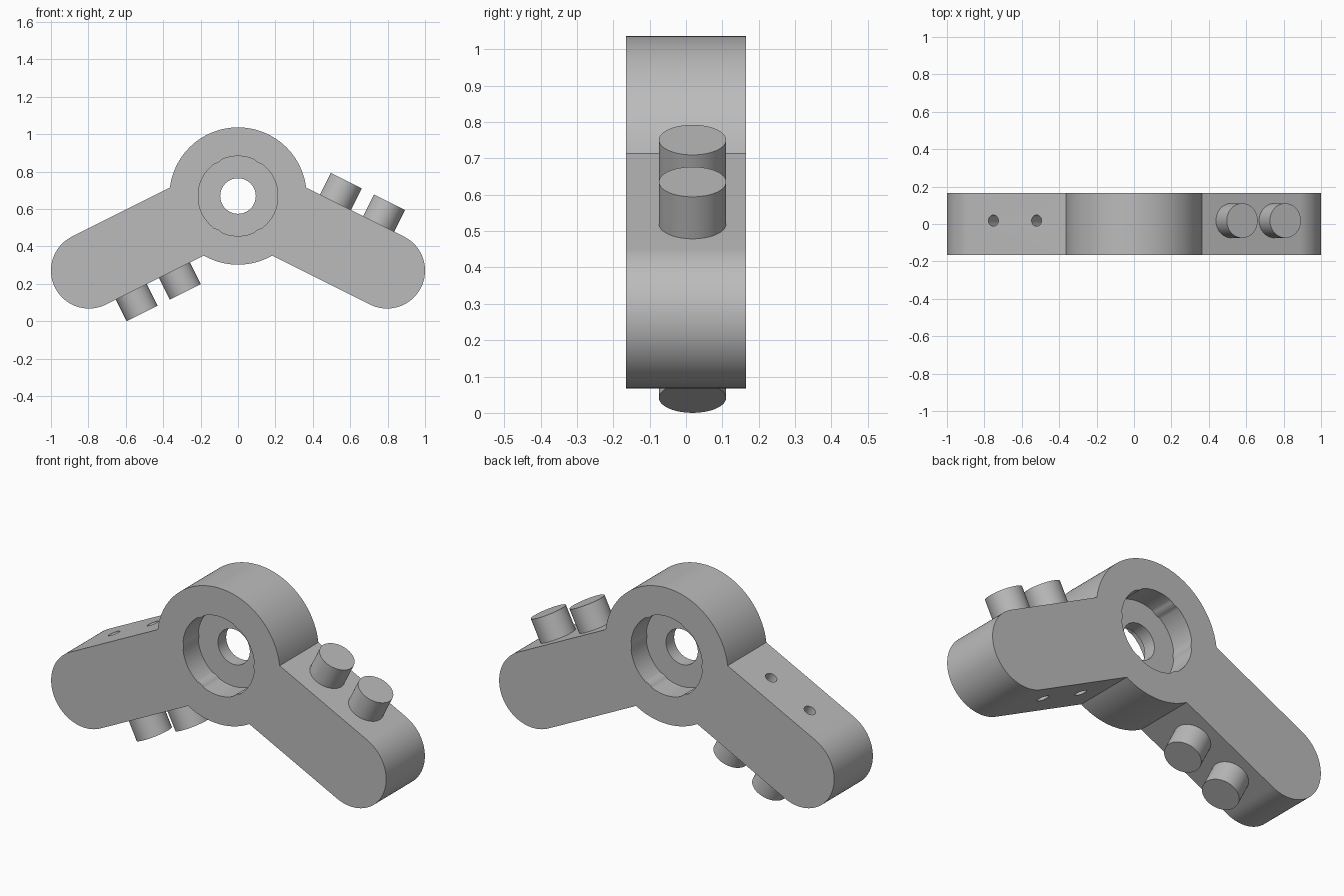
import bpy
import bmesh
from math import sin, cos, pi, radians, degrees, atan2, asin, hypot
from mathutils import Vector, Matrix

cube = bpy.data.objects.get("Cube")
if cube:
    bpy.data.objects.remove(cube)

HUB = Vector((0, 0, 0.669))
HUB_R, CAP_R, DEPTH = 0.367, 0.203, 0.33
ARM_DROP = atan2(1, 2)
ARM_LEN = 0.797 / cos(ARM_DROP)
PEG_SPOTS = (0.481, 0.739)
PEG_Y = 0.018

grey = bpy.data.materials.new("light grey")
grey.use_nodes = True
colour = (0.5, 0.5, 0.5, 1)
grey.diffuse_color = colour
grey.node_tree.nodes["Principled BSDF"].inputs["Base Color"].default_value = colour


def arc(centre, radius, start, end, steps):
    """Points on an arc in the front plane, angles in radians."""
    return [(centre[0] + radius * cos(start + (end - start) * i / steps),
             centre[1] + radius * sin(start + (end - start) * i / steps))
            for i in range(steps + 1)]


def prism(name, outline, y0, y1):
    """Extrude an outline of the front plane from y0 to y1."""
    bm = bmesh.new()
    face = bm.faces.new([bm.verts.new((x, y0, z)) for x, z in outline])
    out = bmesh.ops.extrude_face_region(bm, geom=[face])
    moved = [v for v in out["geom"] if isinstance(v, bmesh.types.BMVert)]
    bmesh.ops.translate(bm, verts=moved, vec=(0, y1 - y0, 0))
    return finish(name, bm)


def cylinder(name, radius, start, end, segments=64):
    bm = bmesh.new()
    axis = end - start
    turn = axis.to_track_quat('Z', 'Y').to_matrix().to_4x4()
    bmesh.ops.create_cone(bm, cap_ends=True, segments=segments, radius1=radius,
                          radius2=radius, depth=axis.length,
                          matrix=Matrix.Translation((start + end) / 2) @ turn)
    return finish(name, bm)


def finish(name, bm):
    bmesh.ops.recalc_face_normals(bm, faces=bm.faces)
    mesh = bpy.data.meshes.new(name)
    bm.to_mesh(mesh)
    bm.free()
    mesh.materials.append(grey)
    obj = bpy.data.objects.new(name, mesh)
    bpy.context.collection.objects.link(obj)
    return obj


def activate(obj):
    bpy.ops.object.select_all(action='DESELECT')
    obj.select_set(True)
    bpy.context.view_layer.objects.active = obj


def carve(body, cutter):
    cutter.hide_render = True
    mod = body.modifiers.new("cut", 'BOOLEAN')
    mod.operation, mod.solver, mod.object = 'DIFFERENCE', 'EXACT', cutter
    activate(body)
    bpy.ops.object.modifier_apply(modifier=mod.name)
    bpy.data.objects.remove(cutter)


def on_arm(side, along, up):
    """Point on an arm, measured along it and square to it."""
    x = side * (along * cos(ARM_DROP) + up * sin(ARM_DROP))
    z = up * cos(ARM_DROP) - along * sin(ARM_DROP)
    return HUB + Vector((x, PEG_Y, z))


# Body: round hub with two drooping, round-ended arms
joint = asin(CAP_R / HUB_R)
top = joint - ARM_DROP
low = joint + ARM_DROP
cap_x, cap_z = ARM_LEN * cos(ARM_DROP), HUB.z - ARM_LEN * sin(ARM_DROP)
hub = (0, HUB.z)
outline = (arc(hub, HUB_R, top, pi - top, 64)
           + arc((-cap_x, cap_z), CAP_R, pi / 2 + ARM_DROP, 1.5 * pi + ARM_DROP, 48)
           + arc(hub, HUB_R, pi + low, 2 * pi - low, 24)
           + arc((cap_x, cap_z), CAP_R, -pi / 2 - ARM_DROP, pi / 2 - ARM_DROP, 48))
body = prism("bracket_body", outline, -DEPTH / 2, DEPTH / 2)

# Bearing seats on both faces, each with six shallow grip ribs
seat = []
for i in range(180):
    a = radians(i * 2)
    off = abs((i * 2 + 30) % 60 - 30) / 6
    r = 0.2135 - 0.005 * max(0, 1 - off * off)
    seat.append((r * cos(a), HUB.z + r * sin(a)))
for y0, y1 in ((-0.3, -0.035), (0.035, 0.3)):
    carve(body, prism("seat_cutter", seat, y0, y1))

# Through hole in the web
reach = Vector((0, 0.3, 0))
carve(body, cylinder("hole_cutter", 0.095, HUB - reach, HUB + reach))

# Pegs on one side of each arm, small release holes opposite
for side, label in ((1, "left"), (-1, "right")):
    for n, along in enumerate(PEG_SPOTS, 1):
        carve(body, cylinder("release_cutter", 0.03, on_arm(side, along, -side * 0.02),
                             on_arm(side, along, -side * 0.3), 32))
        peg = cylinder(f"{label}_peg_{n}", 0.0925, on_arm(side, along, side * 0.1),
                       on_arm(side, along, side * 0.332))
        activate(peg)
        bpy.ops.object.shade_smooth_by_angle(angle=radians(30))

activate(body)
bpy.ops.object.shade_smooth_by_angle(angle=radians(30))
